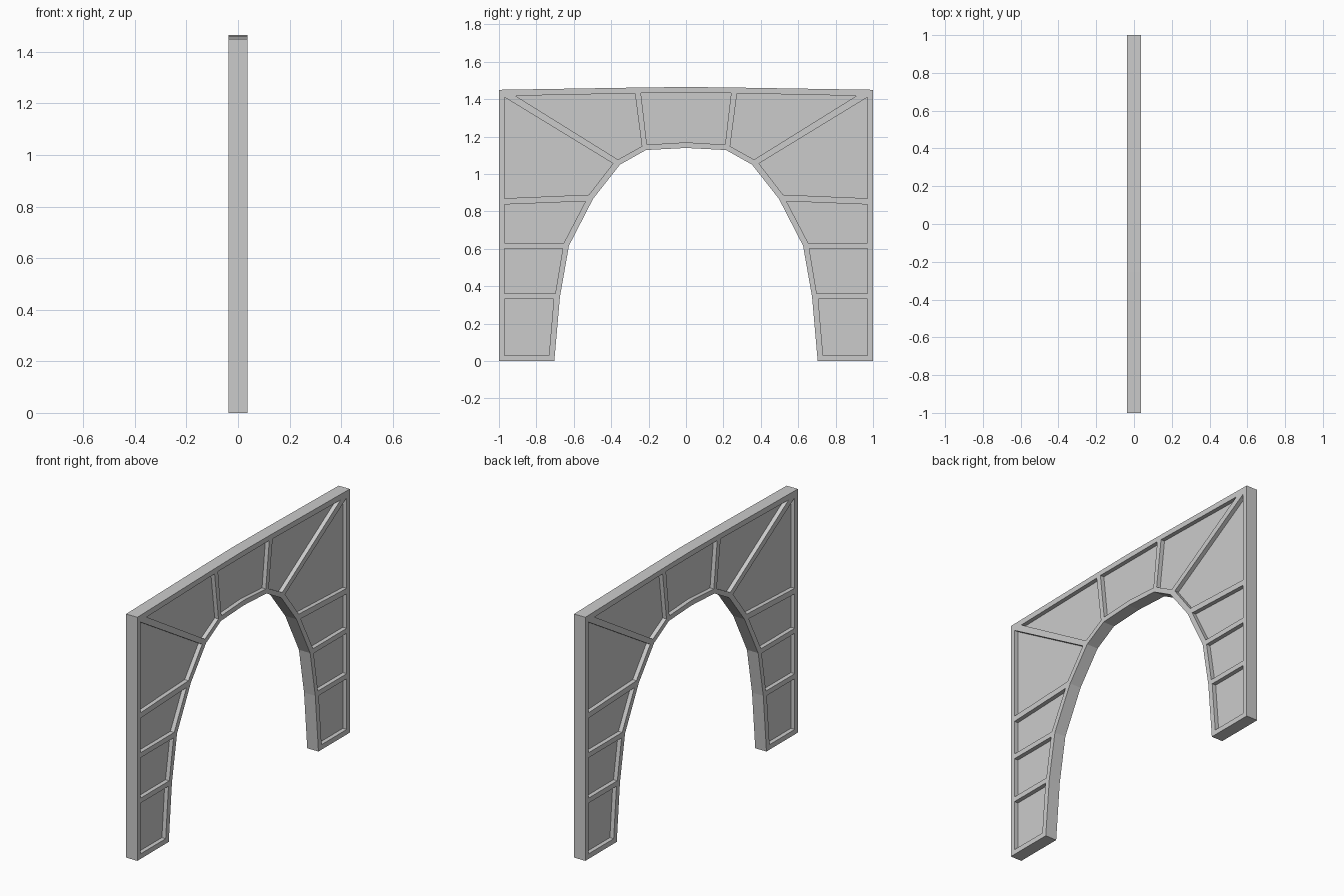
import bpy, bmesh

if "Cube" in bpy.data.objects:
    bpy.data.objects.remove(bpy.data.objects["Cube"])

HALF = 0.037      # half thickness of the arch
WEB = 0.012       # half thickness of the recessed panels


def mirrored(points):
    return [(-y, z) for y, z in points]


def add_prism(bm, profile, x0, x1):
    """Extrude a (y, z) outline from x0 to x1."""
    face = bm.faces.new([bm.verts.new((x0, y, z)) for y, z in profile])
    ext = bmesh.ops.extrude_face_region(bm, geom=[face])["geom"]
    bmesh.ops.translate(bm, vec=(x1 - x0, 0, 0),
                        verts=[v for v in ext if isinstance(v, bmesh.types.BMVert)])


def make_object(name, prisms):
    bm = bmesh.new()
    for profile, x0, x1 in prisms:
        add_prism(bm, profile, x0, x1)
    bmesh.ops.recalc_face_normals(bm, faces=bm.faces)
    mesh = bpy.data.meshes.new(name)
    bm.to_mesh(mesh)
    bm.free()
    obj = bpy.data.objects.new(name, mesh)
    bpy.context.collection.objects.link(obj)
    return obj


# Arch outline: right half from crown down the opening, up the outer edge, to the top
half = [(0.214, 1.128), (0.353, 1.05), (0.497, 0.867), (0.626, 0.616),
        (0.674, 0.343), (0.704, 0), (1, 0), (1, 1.45), (0.257, 1.462)]
outline = [(0, 1.139)] + half + [(0, 1.465)] + mirrored(half)[::-1]
arch = make_object("arch_frame", [(outline, -HALF, HALF)])

# Recessed panels, right side from the foot up, then the crown panel
side_panels = [
    [(0.97, 0.03), (0.733, 0.03), (0.707, 0.332), (0.97, 0.332)],
    [(0.97, 0.362), (0.699, 0.362), (0.659, 0.602), (0.97, 0.602)],
    [(0.97, 0.632), (0.653, 0.632), (0.537, 0.854), (0.97, 0.837)],
    [(0.97, 0.87), (0.519, 0.889), (0.39, 1.056), (0.97, 1.41)],
    [(0.912, 1.418), (0.364, 1.077), (0.236, 1.148), (0.273, 1.431)],
]
crown = [(-0.241, 1.433), (-0.209, 1.157), (0, 1.169), (0.209, 1.157), (0.241, 1.433)]
panels = side_panels + [mirrored(p) for p in side_panels] + [crown]

# Cut the panels into both faces
cutter = make_object("panel_cutter", [(p, s * WEB, s * (HALF + 0.02))
                                      for p in panels for s in (-1, 1)])
cutter.hide_render = True
cutter.hide_set(True)
cut = arch.modifiers.new("panel_recesses", "BOOLEAN")
cut.operation = "DIFFERENCE"
cut.solver = "EXACT"
cut.object = cutter
